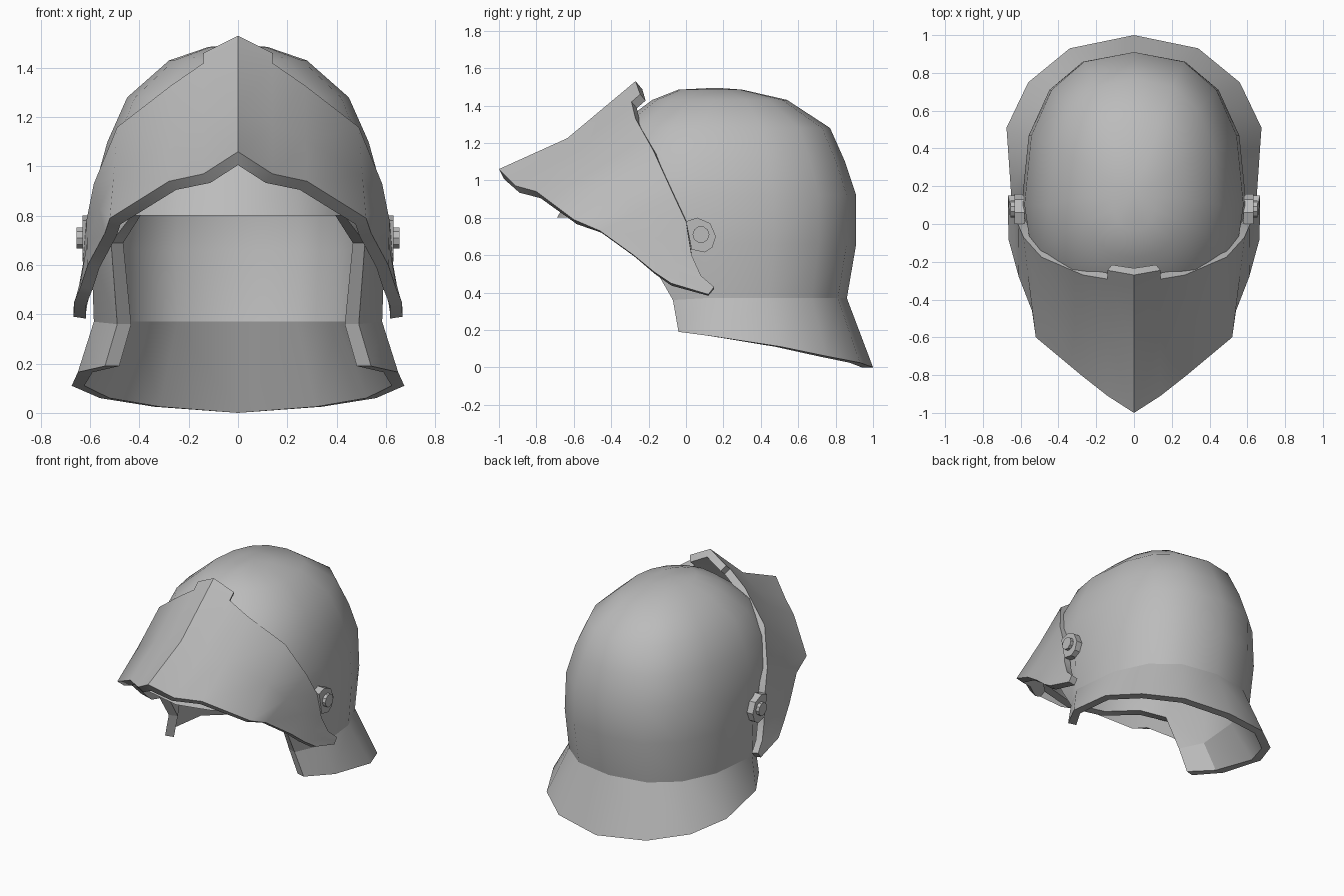
import bpy, bmesh, math
from mathutils import Vector

if "Cube" in bpy.data.objects:
    bpy.data.objects.remove(bpy.data.objects["Cube"], do_unlink=True)

steel = bpy.data.materials.new("grey_steel")
steel.use_nodes = True
steel.diffuse_color = (0.5, 0.5, 0.5, 1)
steel.node_tree.nodes["Principled BSDF"].inputs["Base Color"].default_value = (0.5, 0.5, 0.5, 1)


def finish(name, bm, thickness=0):
    """Mirror a +x half, give it thickness, and shade it."""
    mesh = bpy.data.meshes.new(name)
    bm.to_mesh(mesh)
    bm.free()
    mesh.materials.append(steel)
    obj = bpy.data.objects.new(name, mesh)
    bpy.context.collection.objects.link(obj)
    mirror = obj.modifiers.new("mirror", "MIRROR")
    mirror.use_clip = True
    if thickness:
        shell = obj.modifiers.new("shell", "SOLIDIFY")
        shell.thickness = thickness
        shell.offset = -1
        shell.use_even_offset = True
    bpy.ops.object.select_all(action="DESELECT")
    obj.select_set(True)
    bpy.context.view_layer.objects.active = obj
    bpy.ops.object.convert(target="MESH")
    bpy.ops.object.shade_smooth_by_angle(angle=math.radians(34))


def loft(rows):
    """Skin neighbouring rows of points; short rows leave an opening."""
    bm = bmesh.new()
    grid = [[bm.verts.new(p) for p in row] for row in rows]
    for a, b in zip(grid, grid[1:]):
        for c in range(min(len(a), len(b)) - 1):
            bm.faces.new((a[c], a[c + 1], b[c + 1], b[c]))
    bmesh.ops.remove_doubles(bm, verts=bm.verts, dist=0.001)
    return bm


def line_inside(bm, thickness):
    """Add an inner wall, level with the outer one below the crown, and a rim."""
    def inset(p):
        return p - (p - Vector((0, 0.1, min(p.z, 0.9)))).normalized() * thickness
    inner = {v: bm.verts.new(inset(v.co)) for v in list(bm.verts)}
    rim = [e.link_loops[0] for e in bm.edges
           if e.is_boundary and any(v.co.x > 0.001 for v in e.verts)]
    rim = [(loop.vert, loop.link_loop_next.vert) for loop in rim]
    for f in list(bm.faces):
        bm.faces.new([inner[v] for v in reversed(f.verts)])
    for a, b in rim:
        bm.faces.new((b, a, inner[a], inner[b]))


def prism(outline, x0, x1):
    """Extrude a (y, z) outline sideways."""
    bm = bmesh.new()
    base = bm.faces.new([bm.verts.new((x0, y, z)) for y, z in outline])
    new = bmesh.ops.extrude_face_region(bm, geom=[base])["geom"]
    bmesh.ops.translate(bm, vec=(x1 - x0, 0, 0),
                        verts=[v for v in new if isinstance(v, bmesh.types.BMVert)])
    bmesh.ops.recalc_face_normals(bm, faces=bm.faces)
    return bm


def ring(z, width, back, front):
    """Half ring from the back round to the front, squarer at the back."""
    mid = 0.14 if z > 1.3 else 0.1
    pts = []
    for i in range(9):
        t = math.pi * i / 8
        s, c = math.sin(t), math.cos(t)
        if i < 4:
            pts.append(Vector((width * s ** 0.82, mid + (back - mid) * c ** 0.82, z)))
        else:
            pts.append(Vector((width * s ** 0.92, mid + (mid - front) * c, z)))
    return pts


# Skull with brow, open face and flared neck guard
skull = [[Vector((0, 0.16, 1.495))] * 9]
for z, w, b, f in ((1.485, 0.12, 0.3, -0.04), (1.43, 0.28, 0.54, -0.18),
                   (1.28, 0.45, 0.77, -0.38), (1.1, 0.53, 0.85, -0.52),
                   (0.92, 0.58, 0.91, -0.62)):
    skull.append(ring(z, w, b, f))
brow = ring(0.66, 0.595, 0.91, -0.69)
brow[5] = Vector((0.515, -0.26, 0.69))
for p in brow[6:]:
    p.z = 0.8
skull.append(brow)
skull.append(ring(0.37, 0.585, 0.86, -0.6)[:5] + [Vector((0.49, -0.07, 0.36))])
skull.append([(0, 1, 0), (0.34, 0.93, 0.025), (0.56, 0.75, 0.06),
              (0.675, 0.51, 0.11), (0.65, 0.15, 0.165), (0.54, -0.04, 0.19)])
helmet = loft(skull)
line_inside(helmet, 0.06)
# Sharp crease where the neck guard begins
for e in helmet.edges:
    if all(abs(v.co.z - 0.365) < 0.02 for v in e.verts):
        e.smooth = False
finish("helmet_shell", helmet)

# Raised visor: top and bottom edge points, centre ridge to cheek tip
edges = [((0, -0.27, 1.53), (0, -1, 1.06)),
         ((0.14, -0.245, 1.46), (0.14, -0.91, 0.97)),
         ((0.27, -0.27, 1.33), (0.28, -0.8, 0.94)),
         ((0.49, -0.175, 1.16), (0.52, -0.6, 0.79)),
         ((0.585, -0.07, 0.93), (0.54, -0.46, 0.73)),
         ((0.615, 0, 0.78), (0.61, -0.28, 0.6)),
         ((0.63, 0.03, 0.6), (0.64, -0.17, 0.51)),
         ((0.65, 0.08, 0.49), (0.665, -0.08, 0.45)),
         ((0.667, 0.15, 0.43), (0.667, 0.12, 0.39))]
dips = [0.07, 0.045, 0.03, 0.015]
tops = [Vector(a) for a, b in edges]
bottoms = [Vector(b) for a, b in edges]
middles = [(a + b) / 2 for a, b in zip(tops, bottoms)]
for p, dip in zip(middles, dips):
    p.z -= dip
# The centre tab stands above the rest of the top edge
tab = tops[:2]
tops[:2] = [a.lerp(m, 0.14) for a, m in zip(tab, middles)]
finish("visor", loft([bottoms, middles, tops, tab]), 0.05)

# Hinge ears joined to the visor, and their pivot bolts
ear = [(0, 0.78), (0.06, 0.8), (0.13, 0.77), (0.16, 0.7),
       (0.14, 0.64), (0.1, 0.615), (0.03, 0.63)]
finish("hinge_ears", prism(ear, 0.58, 0.632))
bolt = [(0.08 + 0.045 * math.cos(math.tau * i / 10), 0.71 + 0.045 * math.sin(math.tau * i / 10))
        for i in range(10)]
finish("hinge_bolts", prism(bolt, 0.62, 0.655))
